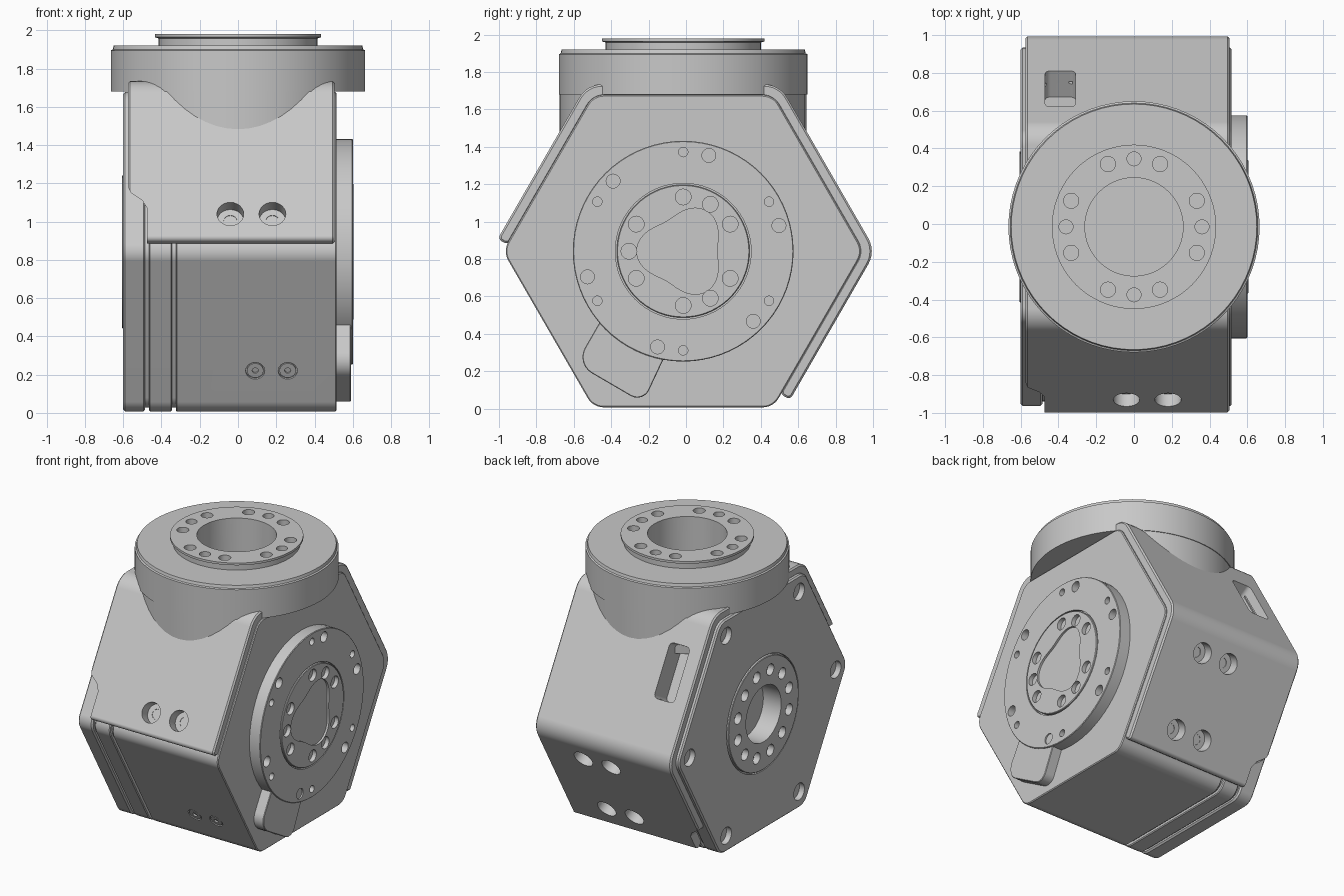
import bpy, bmesh
from math import cos, sin, tan, pi, radians
from mathutils import Vector, Matrix

if "Cube" in bpy.data.objects:
    bpy.data.objects.remove(bpy.data.objects["Cube"])

CY, CZ = -0.015, 0.842          # joint axis in the y-z plane
R_BODY, R_SHELL = 0.964, 1.03   # hexagon corner radii
APOTHEM = R_SHELL * cos(pi / 6)

metal = bpy.data.materials.new("plain grey metal")
metal.use_nodes = True
grey = (0.58, 0.58, 0.58, 1)
metal.diffuse_color = grey
metal.node_tree.nodes["Principled BSDF"].inputs["Base Color"].default_value = grey
parts = []


def make(name, bm):
    bmesh.ops.recalc_face_normals(bm, faces=bm.faces)
    mesh = bpy.data.meshes.new(name)
    bm.to_mesh(mesh)
    bm.free()
    mesh.materials.append(metal)
    ob = bpy.data.objects.new(name, mesh)
    bpy.context.collection.objects.link(ob)
    return ob


def apply(ob, mod):
    bpy.context.view_layer.objects.active = ob
    bpy.ops.object.modifier_apply(modifier=mod.name)


def bevel(ob, width):
    mod = ob.modifiers.new("edge", "BEVEL")
    mod.width, mod.segments, mod.limit_method = width, 1, "ANGLE"
    mod.angle_limit = radians(50)
    apply(ob, mod)


def boolean(ob, cutter, operation="DIFFERENCE", keep=False):
    mod = ob.modifiers.new("cut", "BOOLEAN")
    mod.operation, mod.object, mod.solver = operation, cutter, "EXACT"
    apply(ob, mod)
    if not keep:
        bpy.data.objects.remove(cutter)


def prism(name, pts, axis, lo, hi, edge=0):
    """Extrude a flat outline along one axis."""
    lift = {"X": lambda p, h: (h, p[0], p[1]), "Y": lambda p, h: (p[0], h, p[1]),
            "Z": lambda p, h: (p[0], p[1], h)}[axis]
    bm = bmesh.new()
    face = bm.faces.new([bm.verts.new(lift(p, lo)) for p in pts])
    new = bmesh.ops.extrude_face_region(bm, geom=[face])["geom"]
    shift = Vector(lift((0, 0), hi - lo))
    bmesh.ops.translate(bm, vec=shift, verts=[v for v in new if isinstance(v, bmesh.types.BMVert)])
    ob = make(name, bm)
    if edge:
        bevel(ob, edge)
    return ob


def rounded(pts, radii, steps=6):
    """Replace each corner of an outline with an arc."""
    out = []
    for i, r in enumerate(radii):
        p = Vector(pts[i])
        u = (Vector(pts[i - 1]) - p).normalized()
        v = (Vector(pts[(i + 1) % len(pts)]) - p).normalized()
        half = u.angle(v) / 2
        c = p + (u + v).normalized() * r / sin(half)
        a, b = p + u * r / tan(half) - c, p + v * r / tan(half) - c
        out += [c + a.normalized().slerp(b.normalized(), k / steps) * r for k in range(steps + 1)]
    return out


def corner(r, deg):
    return Vector((CY + r * cos(radians(deg)), CZ + r * sin(radians(deg))))


def circle(r, n=72):
    return [corner(r, 360 * k / n) for k in range(n)]


def hexagon(r):
    return rounded([corner(r, 60 * k) for k in range(6)], [0.1] * 6)


def drill(targets, spots, direction, radius, depth):
    """Cut round holes going inward from surface spots."""
    d = Vector(direction)
    turn = d.to_track_quat("Z", "Y").to_matrix().to_4x4()
    bm = bmesh.new()
    for s in spots:
        at = Matrix.Translation(Vector(s) + d * (0.05 - depth / 2))
        bmesh.ops.create_cone(bm, cap_ends=True, segments=64 if radius > 0.1 else 24, radius1=radius,
                              radius2=radius, depth=depth + 0.1, matrix=at @ turn)
    cutter = make("drill", bm)
    for t in targets:
        boolean(t, cutter, keep=True)
    bpy.data.objects.remove(cutter)


def bolt_circle(x, r, angles):
    return [(x, *corner(r, a)) for a in angles]


def slope_normal(deg):
    return Vector((0, cos(radians(deg)), sin(radians(deg))))


def on_slope(x, z, deg, apothem):
    n = slope_normal(deg)
    t = (z - CZ - apothem * n.z) / n.y
    return Vector((x, CY, CZ)) + n * apothem + Vector((0, -n.z, n.y)) * t


# Hexagonal body, split by narrow grooves
core = prism("core", hexagon(R_BODY - 0.025), "X", -0.56, 0.45)
body = prism("body", hexagon(R_BODY), "X", -0.325, 0.515, 0.006)
band = prism("body_band", hexagon(R_BODY), "X", -0.465, -0.345, 0.006)
cap = prism("end_cap", hexagon(R_BODY), "X", -0.6, -0.485, 0.01)

# Wrapping shell with stepped ends
ri = R_BODY - 0.008
outline = [corner(R_SHELL, 180).lerp(corner(R_SHELL, 120), 0.073)]
outline += [corner(R_SHELL, a) for a in (120, 60, 0)]
outline += [corner(R_SHELL, 0).lerp(corner(R_SHELL, 300), 0.89), corner(ri, 0).lerp(corner(ri, 300), 0.92)]
outline += [corner(ri, a) for a in (0, 60, 120)]
outline += [corner(ri, 180).lerp(corner(ri, 120), 0.042)]
shell = prism("shell", rounded(outline, [0.025] + [0.14] * 3 + [0.025] * 2 + [0.1] * 3 + [0.025]),
              "X", -0.575, 0.505, 0.01)
for y0, y1, z in ((-1.2, -0.6, 1.1), (0.3, 0.85, 0.2)):
    step = [(-0.8, z - 0.5), (-0.475, z - 0.5), (-0.475, z - 0.03), (-0.5, z + 0.01),
            (-0.56, z + 0.05), (-0.58, z + 0.09), (-0.8, z + 0.09)]
    boolean(shell, prism("step", step, "Y", y0, y1))

# Shell screw holes
for z, deg in ((1.04, 150), (0.66, -30), (0.2, -30)):
    spots = [on_slope(x, z, deg, APOTHEM) for x in (-0.04, 0.18)]
    drill([shell, body], spots, slope_normal(deg), 0.07, 0.075)
    drill([body], spots, slope_normal(deg), 0.035, 0.14)

# Cable slot in the rear slope
slot = prism("slot", rounded([(-0.08, -0.19), (0.08, -0.19), (0.08, 0.19), (-0.08, 0.19)], [0.03] * 4),
             "Z", -0.16, 0.1)
slot.matrix_world = Matrix.Translation(on_slope(-0.39, 1.36, 30, APOTHEM)) @ Matrix.Rotation(radians(-60), 4, "X")
bpy.context.view_layer.update()
for part in (shell, body, band, core):
    boolean(part, slot, keep=True)
bpy.data.objects.remove(slot)

# Small plugs in the lower front face
plugs = [on_slope(x, 0.22, 210, R_BODY * cos(pi / 6)) for x in (0.09, 0.26)]
drill([body], plugs, slope_normal(210), 0.05, 0.012)
plug_bm = bmesh.new()
turn = slope_normal(210).to_track_quat("Z", "Y").to_matrix().to_4x4()
for p in plugs:
    bmesh.ops.create_cone(plug_bm, cap_ends=True, segments=24, radius1=0.043, radius2=0.043, depth=0.03,
                          matrix=Matrix.Translation(p - slope_normal(210) * 0.017) @ turn)
plug = make("plugs", plug_bm)
drill([plug], plugs, slope_normal(210), 0.016, 0.02)

# Top flange with raised lip, turned around the vertical axis
profile = [(0, 1.68), (0.665, 1.68), (0.665, 1.895), (0.655, 1.9), (0.65, 1.92), (0.415, 1.92),
           (0.415, 1.958), (0.435, 1.964), (0.435, 1.98), (0, 1.98)]
bm = bmesh.new()
verts = [bm.verts.new((r, 0, z)) for r, z in profile]
edges = [bm.edges.new(pair) for pair in zip(verts, verts[1:])]
bmesh.ops.spin(bm, geom=verts + edges, cent=(0, 0, 0), axis=(0, 0, 1), angle=2 * pi, steps=72)
bmesh.ops.remove_doubles(bm, verts=bm.verts, dist=0.0001)
bmesh.ops.translate(bm, vec=(0, CY, 0), verts=bm.verts)
flange = make("top_flange", bm)
up = (0, 0, 1)


def ring_spots(angles):
    return [(0.36 * cos(radians(a)), CY + 0.36 * sin(radians(a)), 1.98) for a in angles]


drill([flange], [(0, CY, 1.98)], up, 0.26, 0.28)
drill([flange], ring_spots(range(0, 360, 90)), up, 0.037, 0.05)
drill([flange], ring_spots([22.5 + 45 * k for k in range(8)]), up, 0.04, 0.1)

# Neck blending the flange into the shell
neck = prism("neck", [(p.x - CY, p.y - CZ + CY) for p in circle(0.66)], "Z", 1.42, 1.7)
boolean(neck, prism("trim", [(-0.57, -1), (0.5, -1), (0.5, 1), (-0.57, 1)], "Z", 1.3, 1.8), "INTERSECT")

# Output disc and hub on the left side
disc = prism("output_disc", circle(0.59), "X", 0.5, 0.6, 0.004)
hub = prism("output_hub", circle(0.355), "X", 0.55, 0.605, 0.004)
out = (1, 0, 0)
drill([disc], [(0.6, CY, CZ)], out, 0.363, 0.02)
drill([disc], bolt_circle(0.6, 0.53, range(15, 360, 60)), out, 0.037, 0.06)
drill([disc], bolt_circle(0.6, 0.53, range(30, 390, 60)), out, 0.025, 0.06)
drill([hub, disc], bolt_circle(0.605, 0.29, [a for a in range(0, 360, 30) if a % 120]), out, 0.042, 0.03)
lobes = [corner(0.215 + 0.033 * cos(radians(3 * a - 180)), a) for a in range(0, 360, 5)]
boolean(hub, prism("lobes", lobes, "X", 0.59, 0.7))

# Tab below the disc
tab = rounded([(-0.44, 0.5), (-0.59, 0.24), (-0.23, 0.03), (-0.08, 0.35)], [0.01, 0.1, 0.07, 0.01])
prism("cover_tab", tab, "X", 0.5, 0.59, 0.004)

# Bearing ring and corner screws on the right side cap
inward = (-1, 0, 0)
ring = prism("bearing_ring", circle(0.4), "X", -0.607, -0.53, 0.004)
drill([cap], [(-0.6, CY, CZ)], inward, 0.41, 0.02)
drill([cap, ring, core], [(-0.6, CY, CZ)], inward, 0.2, 0.22)
drill([cap, ring], bolt_circle(-0.6, 0.3, range(15, 375, 30)), inward, 0.04, 0.06)
screws = bolt_circle(-0.6, 0.83, range(0, 360, 60))
drill([cap], screws, inward, 0.06, 0.06)
drill([cap], screws, inward, 0.028, 0.09)

# Smooth the round surfaces, keep flats and machined edges crisp
bpy.ops.object.select_all(action="DESELECT")
for ob in bpy.context.collection.objects:
    if ob.type == "MESH" and metal.name in ob.data.materials:
        ob.select_set(True)
        bpy.context.view_layer.objects.active = ob
bpy.ops.object.shade_smooth_by_angle(angle=radians(30))
for ob in bpy.context.selected_objects:
    ob.modifiers.new("flat_sides", "WEIGHTED_NORMAL").keep_sharp = True
